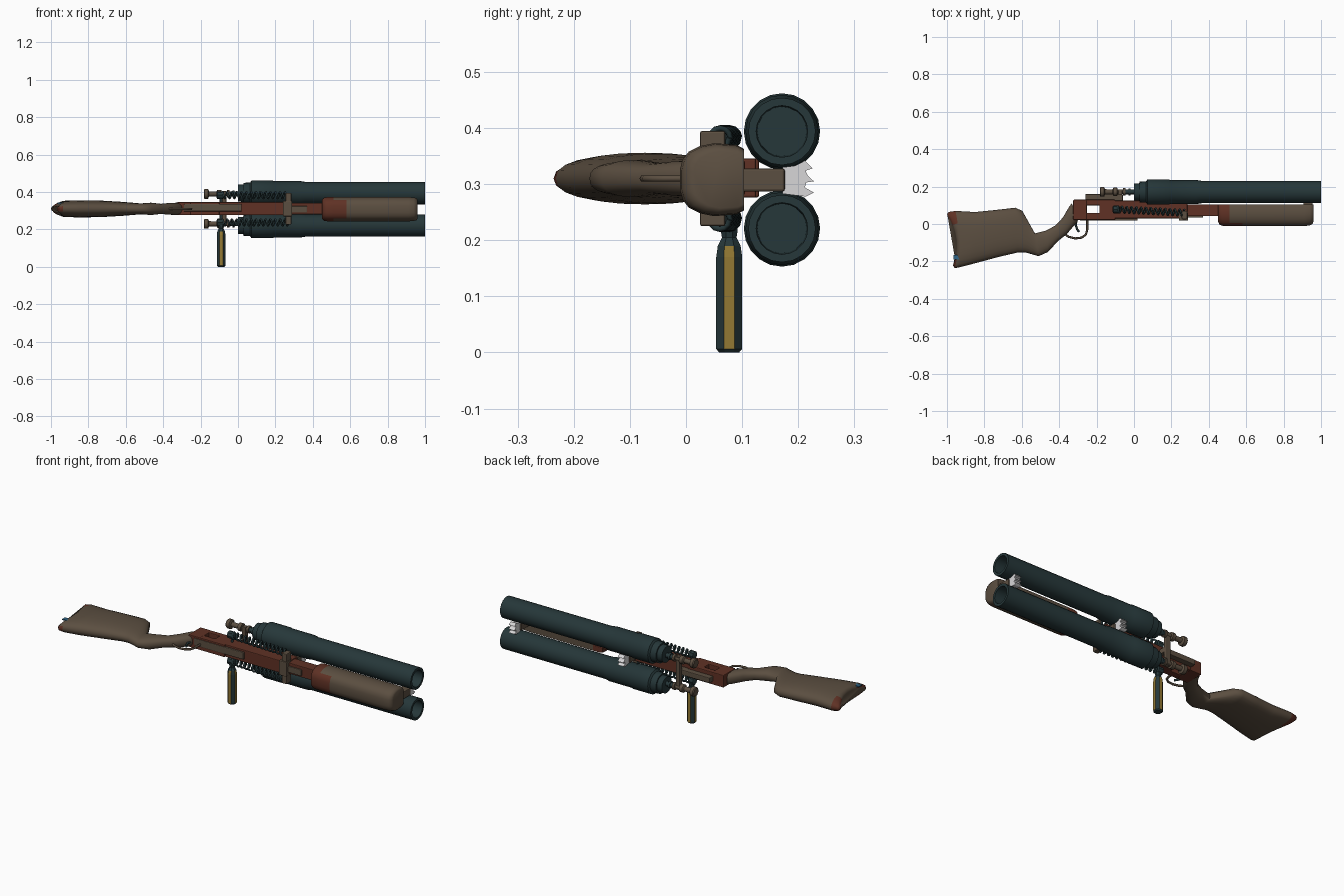
import bpy, bmesh, math
from mathutils import Vector

if "Cube" in bpy.data.objects:
    bpy.data.objects.remove(bpy.data.objects["Cube"])


def mat(name, r, g, b):
    m = bpy.data.materials.new(name)
    m.diffuse_color = (r, g, b, 1)
    m.use_nodes = True
    m.node_tree.nodes["Principled BSDF"].inputs["Base Color"].default_value = m.diffuse_color
    return m


TEAL = mat("dark teal metal", 0.019, 0.038, 0.041)
BROWN = mat("brown wood", 0.105, 0.077, 0.052)
RED = mat("rust red", 0.115, 0.031, 0.018)
YELLOW = mat("yellow", 0.29, 0.19, 0.033)
WHITE = mat("pale metal", 0.68, 0.67, 0.68)
BLUE = mat("blue", 0.03, 0.13, 0.24)


def finish(name, bm, mats, smooth=40, bevel=0, rule=None):
    bmesh.ops.recalc_face_normals(bm, faces=bm.faces)
    me = bpy.data.meshes.new(name)
    bm.to_mesh(me)
    bm.free()
    for m in mats:
        me.materials.append(m)
    if rule:
        for p in me.polygons:
            p.material_index = rule(p)
    ob = bpy.data.objects.new(name, me)
    bpy.context.collection.objects.link(ob)
    if bevel:
        mod = ob.modifiers.new("bevel", "BEVEL")
        mod.width, mod.segments, mod.limit_method = bevel, 2, "ANGLE"
    if smooth:
        bpy.ops.object.select_all(action="DESELECT")
        ob.select_set(True)
        bpy.context.view_layer.objects.active = ob
        bpy.ops.object.shade_smooth_by_angle(angle=math.radians(smooth))
    return ob


def box(name, x, y, z, m, bevel=0.004):
    bm = bmesh.new()
    bmesh.ops.create_cube(bm, size=1)
    for v in bm.verts:
        v.co = [(a + b) / 2 + c * (b - a) for (a, b), c in zip((x, y, z), v.co)]
    return finish(name, bm, [m], 0, bevel)


def loft(name, rings, mats, smooth=50, rule=None):
    bm = bmesh.new()
    rows = [[bm.verts.new(p) for p in r] for r in rings]
    n = len(rows[0])
    for a, b in zip(rows, rows[1:]):
        for i in range(n):
            bm.faces.new((a[i], a[(i + 1) % n], b[(i + 1) % n], b[i]))
    bm.faces.new(rows[0])
    bm.faces.new(rows[-1])
    return finish(name, bm, mats, smooth, 0, rule)


def turned(name, profile, y, z, m, sides=20):
    """Round part along x from (x, radius) pairs."""
    rings = [[(x, y + r * math.cos(t), z + r * math.sin(t))
              for t in (math.tau * i / sides for i in range(sides))]
             for x, r in profile]
    return loft(name, rings, [m], 35)


def wire(name, pts, radius, m):
    cu = bpy.data.curves.new(name, "CURVE")
    cu.dimensions = "3D"
    cu.bevel_depth, cu.bevel_resolution, cu.use_fill_caps = radius, 1, True
    sp = cu.splines.new("POLY")
    sp.points.add(len(pts) - 1)
    for p, c in zip(sp.points, pts):
        p.co = (*c, 1)
    cu.materials.append(m)
    ob = bpy.data.objects.new(name, cu)
    bpy.context.collection.objects.link(ob)
    bpy.ops.object.select_all(action="DESELECT")
    ob.select_set(True)
    bpy.context.view_layer.objects.active = ob
    bpy.ops.object.convert(target="MESH")


def power(v, e):
    return math.copysign(abs(v) ** e, v)


MID = 0.31  # centre plane in z

# Shoulder stock: top point, bottom point, half thickness, end hollow
stock = [(-1.0, .052, -.968, -.222, .022, .035), (-.992, .064, -.958, -.236, .036, .03),
         (-.955, .07, -.935, -.232, .043, .012), (-.85, .064, -.85, -.21, .046, 0),
         (-.74, .075, -.72, -.175, .044, 0), (-.635, .087, -.62, -.152, .038, 0),
         (-.597, .07, -.58, -.152, .035, 0), (-.53, -.05, -.51, -.172, .029, 0),
         (-.47, -.035, -.46, -.15, .033, 0), (-.42, -.008, -.405, -.09, .027, 0),
         (-.38, .035, -.36, -.055, .031, 0), (-.348, .09, -.305, .01, .033, 0),
         (-.333, .11, -.295, .03, .03, 0)]
rings = []
for tx, ty, bx, by, hz, bow in stock:
    top, bot, ring = Vector((tx, ty, MID)), Vector((bx, by, MID)), []
    for i in range(24):
        t = math.tau * i / 24
        c, s = power(math.cos(t), .85), power(math.sin(t), .8)
        p = (top + bot) / 2 + (top - bot) / 2 * c
        ring.append((p.x + bow * (1 - c * c), p.y, p.z + hz * s))
    rings.append(ring)
loft("stock", rings, [BROWN, RED], 60,
     rule=lambda p: int(p.center.x < -.945 and not -.15 < p.center.y < .0))
box("stock_mark", (-.965, -.925), (-.19, -.165), (.337, .343), BLUE, 0)

# Barrels with stepped sleeves, bolts and springs, mirrored about the centre plane
bore = [(0, .03), (0, .045), (.03, .047), (.03, .055), (.065, .057), (.072, .068),
        (.185, .068), (.19, .065), (.33, .065), (.36, .06), (1, .06), (1, .046), (.8, .044)]
for side, label in ((1, "upper"), (-1, "lower")):
    bz = (.394 if side > 0 else .221)
    turned(label + "_barrel", bore, .171, bz, TEAL)
    kz = MID + side * .08
    turned(label + "_bolt_knob", [(-.183, .022), (-.178, .026), (-.16, .026), (-.155, .014),
                                  (-.115, .013), (-.11, .022), (-.09, .022), (-.088, .012),
                                  (-.06, .012), (-.058, .02), (-.045, .02)], .172, kz, BROWN, 12)
    turned(label + "_bolt_rod", [(-.05, .013), (-.03, .013), (-.03, .019), (-.018, .019),
                                 (-.018, .013), (.01, .013)], .172, kz, TEAL, 12)
    sz, n, coils = MID + side * .073, 168, 14
    wire(label + "_spring",
         [(-.09 + .36 * i / n, .078 - .018 * i / n + .017 * math.cos(math.tau * coils * i / n),
           sz + .017 * math.sin(math.tau * coils * i / n)) for i in range(n + 1)], .0055, TEAL)
    turned(label + "_spring_anchor", [(-.115, .012), (-.11, .021), (-.08, .021), (-.075, .01)],
           .078, sz, TEAL, 8)
    a, b = sorted((MID + side * .03, sz + side * .012))
    box(label + "_spring_lug", (.255, .285), (.025, .07), (a, b), BROWN)

# Bolt cross post and carrier plate
box("bolt_post", (-.085, -.062), (.155, .18), (.215, .405), BROWN)
box("bolt_carrier", (-.26, -.06), (.12, .16), (.295, .325), BROWN)

# Receiver frame with a window
z = (.276, .346)
box("receiver_rear", (-.325, -.252), (.022, .13), z, RED)
box("receiver_top_rail", (-.256, -.1), (.1, .13), z, RED)
box("receiver_bottom_rail", (-.256, -.1), (.022, .06), z, RED)
box("receiver_body", (-.185, .285), (.03, .125), z, RED)
box("receiver_nose", (.28, .505), (.042, .105), (.28, .342), RED)
box("receiver_underplate", (-.29, .02), (.018, .032), (.296, .336), BROWN)
box("receiver_band", (.24, .29), (.018, .06), (.27, .352), BROWN)
box("link_bar", (.285, .37), (.034, .06), (.29, .325), BROWN)

# Fore grip, rounded on the underside
grip = []
for x, s in ((.45, .8), (.458, .94), (.475, .99), (.51, 1), (.58, 1), (.75, 1),
             (.91, 1), (.94, .97), (.955, .9), (.96, .78)):
    prof = [(.103, -.055), (.103, .055), (.09, .062), (.05, .065), (.025, .06), (.005, .05),
            (-.006, .036), (-.011, .018), (-.011, -.018), (-.006, -.036), (.005, -.05),
            (.025, -.06), (.05, -.065), (.09, -.062)]
    grip.append([(x, .103 + (y - .103) * s, MID - .002 + w * s) for y, w in prof])
loft("fore_grip", grip, [BROWN, RED], 45,
     rule=lambda p: int(p.center.x < .5 or (p.center.x < .56 and p.center.y < 0)))

# Brackets between the barrels with jagged clips
for x, label in ((.93, "front"), (.25, "rear")):
    box(label + "_bracket", (x - .025, x + .025), (.095, .176), (.287, .328), BROWN)
    outline = [(.172, .283), (.172, .33), (.195, .333), (.212, .342), (.226, .328), (.213, .324),
               (.217, .315), (.228, .305), (.214, .303), (.212, .294), (.228, .285),
               (.214, .278), (.195, .28)]
    loft(label + "_clip", [[(x + d, y, w) for y, w in outline] for d in (-.018, .018)], [WHITE], 0)

# Driver handle: eight-sided, with yellow inlaid flats
hx, hy = -.09, .077
hand = []
for zz, r in ((0, .019), (.006, .025), (.02, .025), (.17, .025), (.19, .022), (.205, .014),
              (.215, .016), (.235, .016)):
    hand.append([(hx + r * math.cos(math.tau * (i + .5) / 8),
                  hy + r * math.sin(math.tau * (i + .5) / 8), zz) for i in range(8)])
loft("driver_handle", hand, [TEAL, YELLOW], 0,
     rule=lambda p: int(.01 < p.center.z < .18 and max(abs(p.normal.x), abs(p.normal.y)) > .95))
wire("driver_shaft", [(hx, hy, .22), (hx, hy, .4)], .008, TEAL)

# Trigger and its guard
wire("trigger_guard", [(-.375, -.05, MID), (-.35, -.068, MID), (-.315, -.077, MID),
                       (-.28, -.073, MID), (-.257, -.056, MID), (-.25, -.03, MID),
                       (-.25, .028, MID)], .006, BROWN)
wire("trigger", [(-.305, .03, MID), (-.312, -.005, MID), (-.303, -.03, MID),
                 (-.293, -.042, MID)], .006, TEAL)
